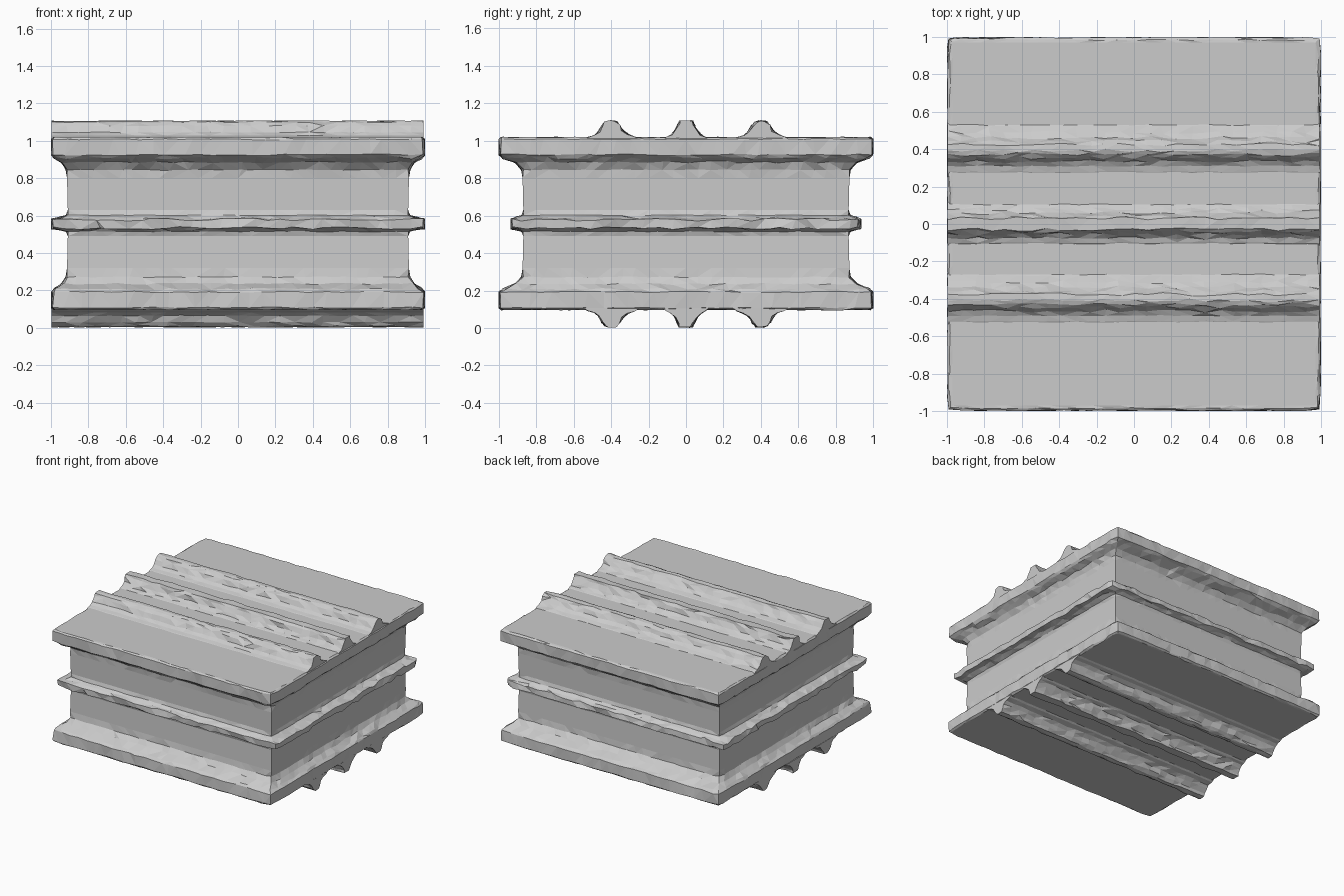
import bpy, bmesh, random
from mathutils import Vector

if "Cube" in bpy.data.objects:
    bpy.data.objects.remove(bpy.data.objects["Cube"])

random.seed(4)
N = 26          # segments along each side
MID = 0.555     # height of the mirror plane


def finish(bm, name):
    bmesh.ops.recalc_face_normals(bm, faces=bm.faces)
    bmesh.ops.triangulate(bm, faces=[f for f in bm.faces if len(f.verts) == 4])
    me = bpy.data.meshes.new(name)
    bm.to_mesh(me)
    bm.free()
    ob = bpy.data.objects.new(name, me)
    bpy.context.collection.objects.link(ob)
    return ob


def bridge(bm, a, b, closed=True):
    n = len(a)
    for i in range(n if closed else n - 1):
        j = (i + 1) % n
        bm.faces.new((a[i], a[j], b[j], b[i]))


# Rectangular ring with chipped, slightly uneven edges
def ring(bm, hx, hy, z, amp):
    corners = [(-hx, -hy), (hx, -hy), (hx, hy), (-hx, hy)]
    verts = []
    for k in range(4):
        a, b = Vector(corners[k]), Vector(corners[(k + 1) % 4])
        for i in range(N):
            t = i / N
            if 0 < i:
                t += random.uniform(-.3, .3) / N if amp else 0
            p = a.lerp(b, t)
            chip = amp * random.random() ** 1.5
            p.x *= 1 - chip
            p.y *= 1 - chip
            if i == 0 and amp:
                p *= 0.992
            verts.append(bm.verts.new((p.x, p.y, z + random.uniform(-.4, .4) * amp)))
    return verts


# Block wall profile: x half size, y half size, height, roughness
lower = [(.97, .97, .097, 0), (.988, .988, .097, .008), (1, 1, .108, .008),
         (1, 1, .192, .010), (.985, .98, .208, .018), (.945, .915, .235, .014),
         (.922, .88, .272, .008), (.914, .872, .32, 0), (.91, .868, .49, 0),
         (.92, .878, .515, .006)]
band = [(.955, .91, .528, .020), (1, .937, .533, .020),
        (1, .937, .578, .020), (.955, .91, .588, .020)]
upper = [(.92, .878, .602, .006), (.91, .868, .63, 0), (.914, .872, .80, 0),
         (.922, .88, .845, .008), (.945, .915, .885, .014), (.985, .98, .908, .018),
         (1, 1, .925, .010), (1, 1, 1.008, .008), (.988, .988, 1.018, .008),
         (.97, .97, 1.018, 0)]
bm = bmesh.new()
rings = [ring(bm, *p) for p in lower + band + upper]
for a, b in zip(rings, rings[1:]):
    bridge(bm, a, b)
bm.faces.new(rings[0])
bm.faces.new(rings[-1])
finish(bm, "stone_block")

# Ridge half-outlines: offset from centre, height
pointed = [(-.15, 1.005), (-.12, 1.021), (-.09, 1.029), (-.065, 1.048), (-.045, 1.083),
           (-.028, 1.102), (-.008, 1.109), (.024, 1.106), (.042, 1.085), (.062, 1.055),
           (.09, 1.035), (.125, 1.022), (.15, 1.005)]
flat = [(-.125, 1.005), (-.1, 1.022), (-.075, 1.033), (-.055, 1.055), (-.04, 1.09),
        (-.03, 1.108), (.03, 1.109), (.04, 1.088), (.06, 1.052), (.08, 1.032),
        (.1, 1.022), (.125, 1.005)]


def ridge(name, y, outline, flip, side=1):
    bm = bmesh.new()
    sections = []
    for i in range(N + 1):
        x = -.997 + 1.99 * i / N
        sec = []
        for dy, z in outline:
            rough = .009 if z > 1.03 else .003
            zz = z - random.random() * rough * .6
            sec.append(bm.verts.new((
                x + (random.uniform(-.012, .012) if 0 < i < N else 0),
                y + side * dy + random.uniform(-rough, rough),
                2 * MID - zz if flip else zz)))
        sections.append(sec)
    for a, b in zip(sections, sections[1:]):
        bridge(bm, a, b)
    bm.faces.new(sections[0])
    bm.faces.new(sections[-1])
    finish(bm, name)


# Three ridges on the top and three underneath
for flip, where in ((False, "top"), (True, "bottom")):
    ridge(where + "_ridge_front", -.4, pointed, flip)
    ridge(where + "_ridge_middle", 0, flat, flip)
    ridge(where + "_ridge_back", .4, pointed, flip, -1 if flip else 1)
